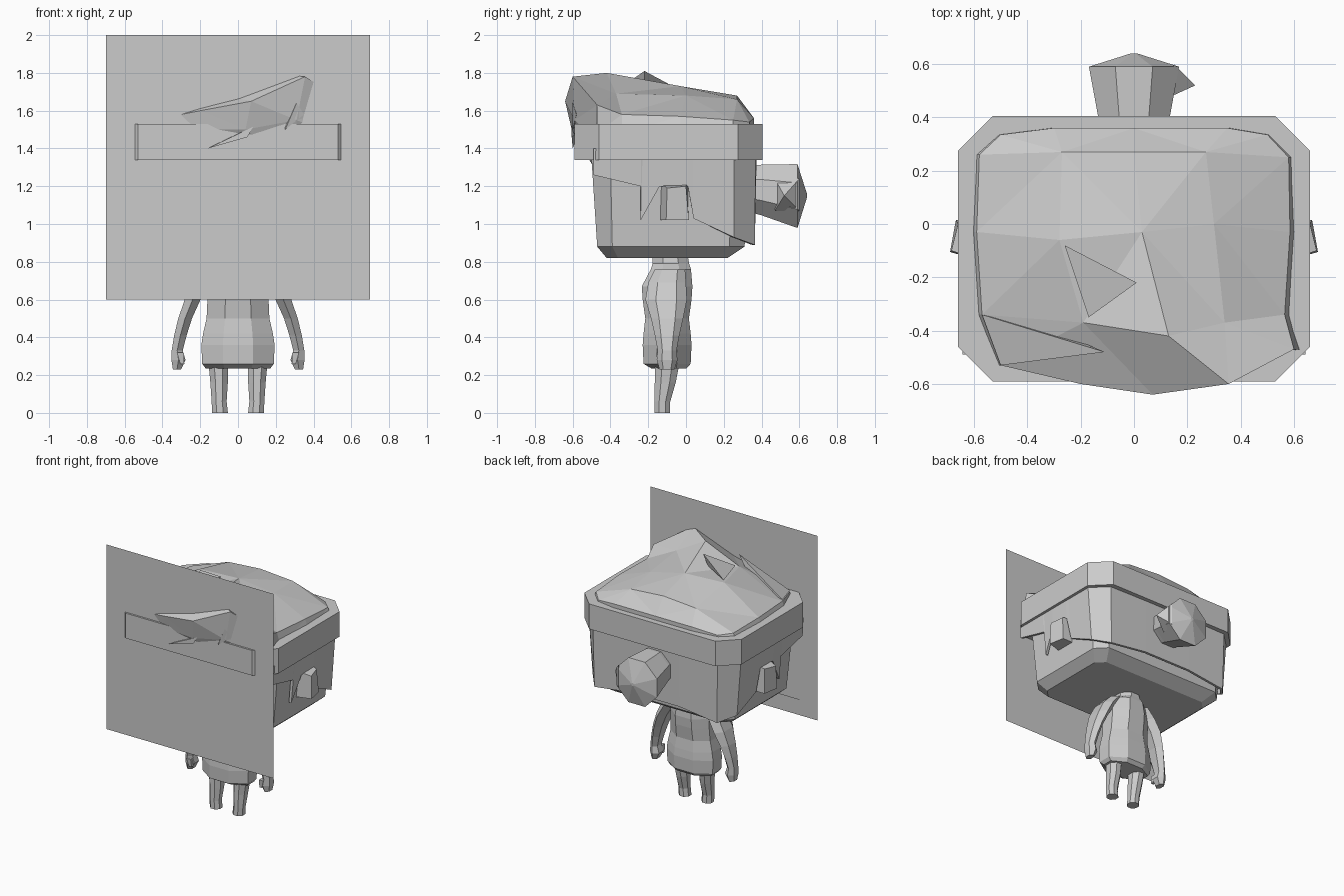
import bpy, bmesh, math

grey = bpy.data.materials.new("plain_grey")
grey.diffuse_color = (0.6, 0.6, 0.6, 1)


def build(name, verts, faces, solid=True, tris=False):
    bm = bmesh.new()
    vs = [bm.verts.new(v) for v in verts]
    for f in faces:
        bm.faces.new([vs[i] for i in f])
    if solid:
        bmesh.ops.recalc_face_normals(bm, faces=bm.faces)
    if tris:
        bmesh.ops.triangulate(bm, faces=bm.faces)
    me = bpy.data.meshes.new(name)
    bm.to_mesh(me)
    bm.free()
    me.materials.append(grey)
    ob = bpy.data.objects.new(name, me)
    bpy.context.collection.objects.link(ob)
    return ob


def loft(name, rings):
    """Join equal-length rings of points and cap both ends."""
    n = len(rings[0])
    verts = [p for r in rings for p in r]
    faces = [(k * n + i, k * n + (i + 1) % n, (k + 1) * n + (i + 1) % n, (k + 1) * n + i)
             for k in range(len(rings) - 1) for i in range(n)]
    faces += [tuple(range(n))[::-1], tuple(range(len(verts) - n, len(verts)))]
    return build(name, verts, faces)


def octagon(hx, y0, y1, c, z):
    """Rectangle with cut corners at height z."""
    return [(hx - c, y0, z), (hx, y0 + c, z), (hx, y1 - c, z), (hx - c, y1, z),
            (c - hx, y1, z), (-hx, y1 - c, z), (-hx, y0 + c, z), (c - hx, y0, z)]


def oval(cx, cy, rx, ry, z, n=8):
    return [(cx + rx * math.cos(math.tau * (i + .5) / n),
             cy + ry * math.sin(math.tau * (i + .5) / n), z) for i in range(n)]


def panel(name, hx, y, z0, z1):
    build(name, [(-hx, y, z0), (hx, y, z0), (hx, y, z1), (-hx, y, z1)], [(0, 1, 2, 3)], False)


# Flat square panel in front of the face, with a smaller one just behind
panel("front_panel", .70, -.576, .60, 2.0)
panel("face_panel", .555, -.568, .72, 1.45)

# Head with bevelled lower edge
loft("head", [octagon(.50, -.42, .22, .06, .82), octagon(.57, -.47, .31, .08, .88),
              octagon(.615, -.50, .345, .1, 1.34), octagon(.615, -.50, .345, .1, 1.45)])

# Headband
loft("headband", [octagon(.66, -.59, .405, .13, z) for z in (1.34, 1.53)])

# Hair top: rows from back to front, then folded under the fringe
rows = [
    [(-.50, .335, 1.54), (-.30, .36, 1.56), (0, .36, 1.56), (.35, .36, 1.56), (.50, .335, 1.54)],
    [(-.58, .26, 1.55), (-.27, .27, 1.66), (0, .27, 1.68), (.27, .27, 1.66), (.58, .25, 1.55)],
    [(-.59, -.03, 1.56), (-.28, -.06, 1.73), (.03, -.03, 1.73), (.30, 0, 1.68), (.585, -.03, 1.57)],
    [(-.57, -.34, 1.56), (-.19, -.37, 1.71), (.13, -.42, 1.80), (.34, -.37, 1.69), (.565, -.34, 1.58)],
    [(-.50, -.53, 1.54), (-.20, -.60, 1.60), (.07, -.64, 1.65), (.355, -.60, 1.78), (.60, -.47, 1.63)],
    [(-.50, -.50, 1.42), (-.20, -.58, 1.50), (.04, -.605, 1.50), (.31, -.59, 1.55), (.56, -.48, 1.45)],
    [(-.50, -.49, 1.30), (-.20, -.50, 1.32), (.04, -.50, 1.32), (.30, -.50, 1.32), (.52, -.48, 1.30)],
]
verts = [p for r in rows for p in r]
faces = [(k * 5 + i, k * 5 + i + 1, k * 5 + i + 6, k * 5 + i + 5)
         for k in range(6) for i in range(4)]
# drop a slightly flared skirt from the rim down inside the band
rim = [30, 25, 20, 15, 10, 5, 0, 1, 2, 3, 4, 9, 14, 19, 24, 29, 34]
for z, flare in ((1.48, 1.055), (1.36, 1.04)):
    top = rim if z > 1.4 else list(range(base, base + len(rim)))
    src = [verts[i] for i in rim]
    base = len(verts)
    verts += [(max(-.63, min(.63, x * flare)), y, min(z, zz - .01)) for x, y, zz in src]
    faces += [(top[i], top[i + 1], base + i + 1, base + i) for i in range(len(rim) - 1)]
build("hair_top", verts, faces, tris=True)

# Loose locks: crown spike, fringe tips
locks = {
    "crown_lock": [(-.26, -.08, 1.735), (-.17, -.35, 1.72), (-.03, -.22, 1.73), (.01, -.22, 1.81)],
    "fringe_lock": [(.08, -.605, 1.515), (.05, -.605, 1.46), (.04, -.56, 1.50), (-.16, -.60, 1.40)],
    "side_fringe_lock": [(.25, -.60, 1.50), (.31, -.60, 1.64), (.25, -.54, 1.58), (.35, -.58, 1.58)],
    "left_fringe_lock": [(-.57, -.34, 1.57), (-.50, -.53, 1.55), (-.25, -.42, 1.60), (-.11, -.48, 1.74)],
}
for name, pts in locks.items():
    build(name, pts, [(0, 1, 2), (0, 1, 3), (1, 2, 3), (0, 2, 3)])

# Hair shell wrapping the sides and back, with sideburns and an ear gap
side = [(-.49, 1.26), (-.24, 1.20), (-.24, 1.02), (-.14, 1.20), (.01, 1.20), (.04, 1.03), (.25, .93)]


def hair_x(z):
    return .633 - .04 * max(0, 1.34 - z) / .46


half = [((hair_x(1.4), y + (.01 if i == 2 else 0), 1.4), (hair_x(z), y, z))
        for i, (y, z) in enumerate(side)]
half += [((.52, .36, 1.4), (.51, .355, .89)), ((.2, .365, 1.4), (.2, .355, .93))]
loop = half + [tuple((-p[0], p[1], p[2]) for p in pair) for pair in half[::-1]]
shell = build("hair_sides", [p for pair in loop for p in pair],
              [(2 * i, 2 * i + 1, 2 * i + 3, 2 * i + 2) for i in range(len(loop) - 1)], False)
mod = shell.modifiers.new("thickness", "SOLIDIFY")
mod.thickness = .02
mod.offset = 0


# Ponytail: flared drum with a blunt point and a side tuft
def disc(y, r, z):
    return [(r * math.cos(math.tau * (i + .5) / 8), y, z + r * math.sin(math.tau * (i + .5) / 8))
            for i in range(8)]


loft("ponytail", [disc(.33, .13, 1.185), disc(.40, .145, 1.18),
                  disc(.59, .183, 1.148), disc(.64, .012, 1.15)])
build("ponytail_tuft", [(.12, .47, 1.24), (.12, .47, 1.07), (.15, .60, 1.07), (.15, .60, 1.24),
                        (.23, .52, 1.15)],
      [(0, 1, 2, 3), (0, 1, 4), (1, 2, 4), (2, 3, 4), (3, 0, 4)])

# Torso in a flared tunic
loft("torso", [oval(0, *p) for p in (
    (-.09, .185, .10, .235), (-.10, .205, .135, .26), (-.10, .21, .14, .36), (-.10, .20, .135, .42),
    (-.10, .18, .125, .50), (-.10, .175, .14, .60), (-.10, .175, .145, .67),
    (-.08, .15, .115, .76), (-.08, .10, .105, .79), (-.085, .09, .10, .84))])

for s, tag in ((1, "right"), (-1, "left")):
    # Ear wedge, flaring toward the front
    loft(tag + "_ear", [
        [(s * .57, y, z) for y, z in ((-.14, 1.02), (.015, 1.02), (.015, 1.22), (-.14, 1.22))],
        [(s * .69, -.105, 1.02), (s * .668, .015, 1.02), (s * .66, 0, 1.20), (s * .685, -.10, 1.19)]])
    # Arm
    loft(tag + "_arm", [oval(s * x, y, rx, ry, z, 6) for x, y, rx, ry, z in (
        (.13, -.085, .05, .08, .76), (.19, -.10, .055, .10, .69), (.24, -.105, .048, .11, .60),
        (.28, -.10, .042, .085, .50), (.305, -.10, .038, .065, .41), (.322, -.10, .034, .05, .33),
        (.315, -.10, .043, .055, .28), (.323, -.10, .025, .04, .23))])
    # Thumb
    loft(tag + "_thumb", [oval(s * x, -.14, r, r, z, 4)
                          for x, r, z in ((.305, .025, .32), (.295, .015, .26))])
    # Leg
    loft(tag + "_leg", [oval(s * x, y, rx, ry, z, 8) for x, y, rx, ry, z in (
        (.095, -.125, .045, .045, 0), (.10, -.125, .043, .045, .06),
        (.10, -.11, .050, .060, .16), (.105, -.10, .055, .070, .26))])
